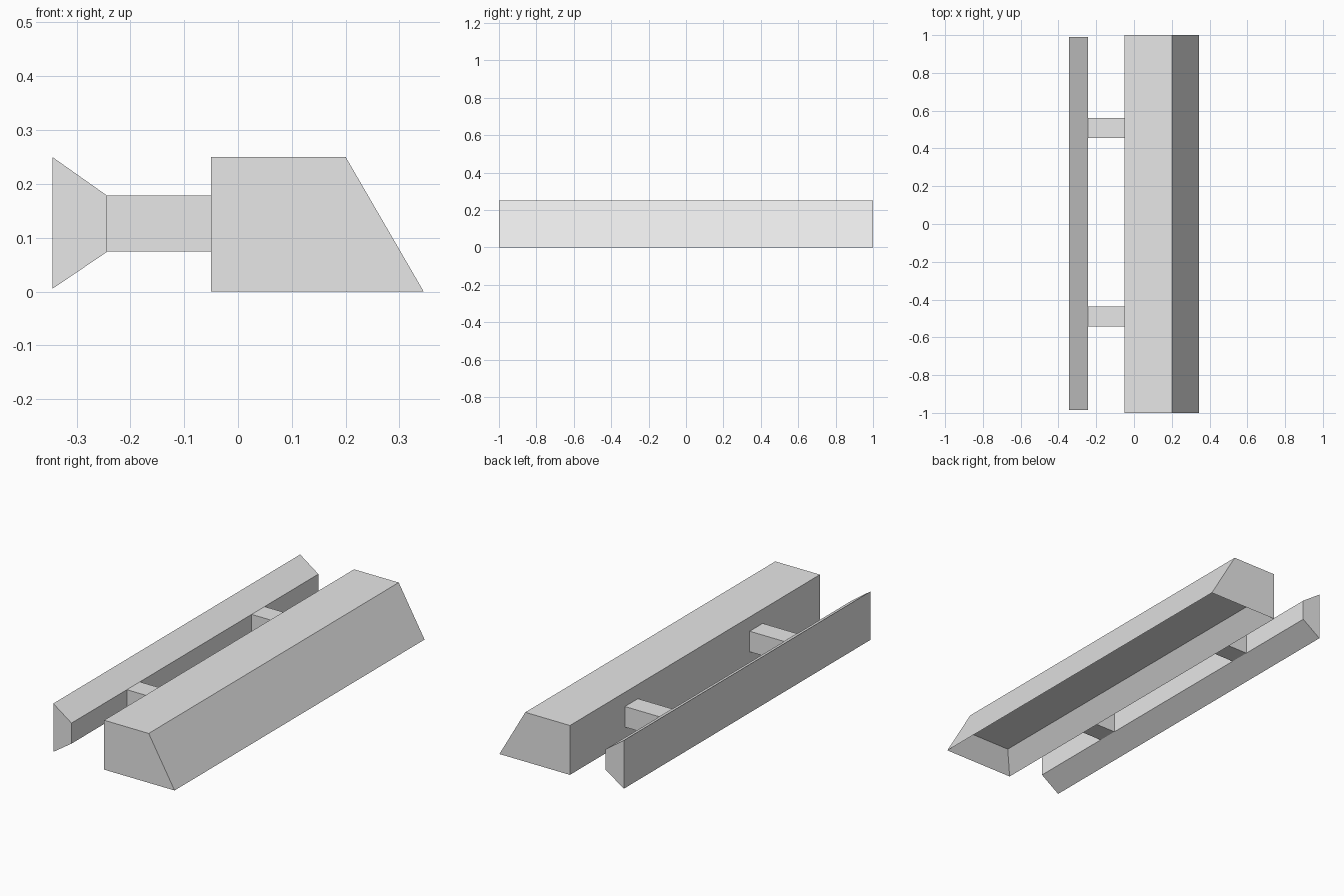
import bpy
import bmesh

cube = bpy.data.objects.get("Cube")
if cube:
    bpy.data.objects.remove(cube, do_unlink=True)

grey = bpy.data.materials.new("light_grey")
grey.use_nodes = True
colour = (0.8, 0.8, 0.8, 1)
grey.diffuse_color = colour
grey.node_tree.nodes["Principled BSDF"].inputs["Base Color"].default_value = colour


def extrude_profile(name, profile, y0, y1, recess=None):
    """Run an XZ profile along y; recess = (inset, depth) hollows the underside."""
    bm = bmesh.new()
    face = bm.faces.new([bm.verts.new((x, y0, z)) for x, z in profile])
    moved = bmesh.ops.extrude_face_region(bm, geom=[face], use_keep_orig=True)["geom"]
    bmesh.ops.translate(bm, vec=(0, y1 - y0, 0),
                        verts=[v for v in moved if isinstance(v, bmesh.types.BMVert)])
    bmesh.ops.recalc_face_normals(bm, faces=bm.faces)
    if recess:
        inset, depth = recess
        under = min(bm.faces, key=lambda f: f.calc_center_median().z)
        bmesh.ops.inset_region(bm, faces=[under], thickness=inset, use_even_offset=True)
        bmesh.ops.translate(bm, vec=(0, 0, depth), verts=under.verts)
    mesh = bpy.data.meshes.new(name)
    bm.to_mesh(mesh)
    bm.free()
    mesh.materials.append(grey)
    obj = bpy.data.objects.new(name, mesh)
    bpy.context.collection.objects.link(obj)
    return obj


# Main bar with a sloping side and a tapered hollow underneath
extrude_profile("main_bar", [(-0.05, 0), (0.345, 0), (0.2, 0.25), (-0.05, 0.25)],
                -1, 1, recess=(0.073, 0.094))

# Side rail, narrowing towards the main bar
extrude_profile("side_rail", [(-0.345, 0.005), (-0.243, 0.074), (-0.243, 0.178), (-0.345, 0.25)],
                -0.985, 0.99)

# Two struts joining rail and bar
for name, y in (("front_strut", -0.49), ("back_strut", 0.508)):
    extrude_profile(name, [(-0.243, 0.074), (-0.05, 0.074), (-0.05, 0.178), (-0.243, 0.178)],
                    y - 0.052, y + 0.052)
